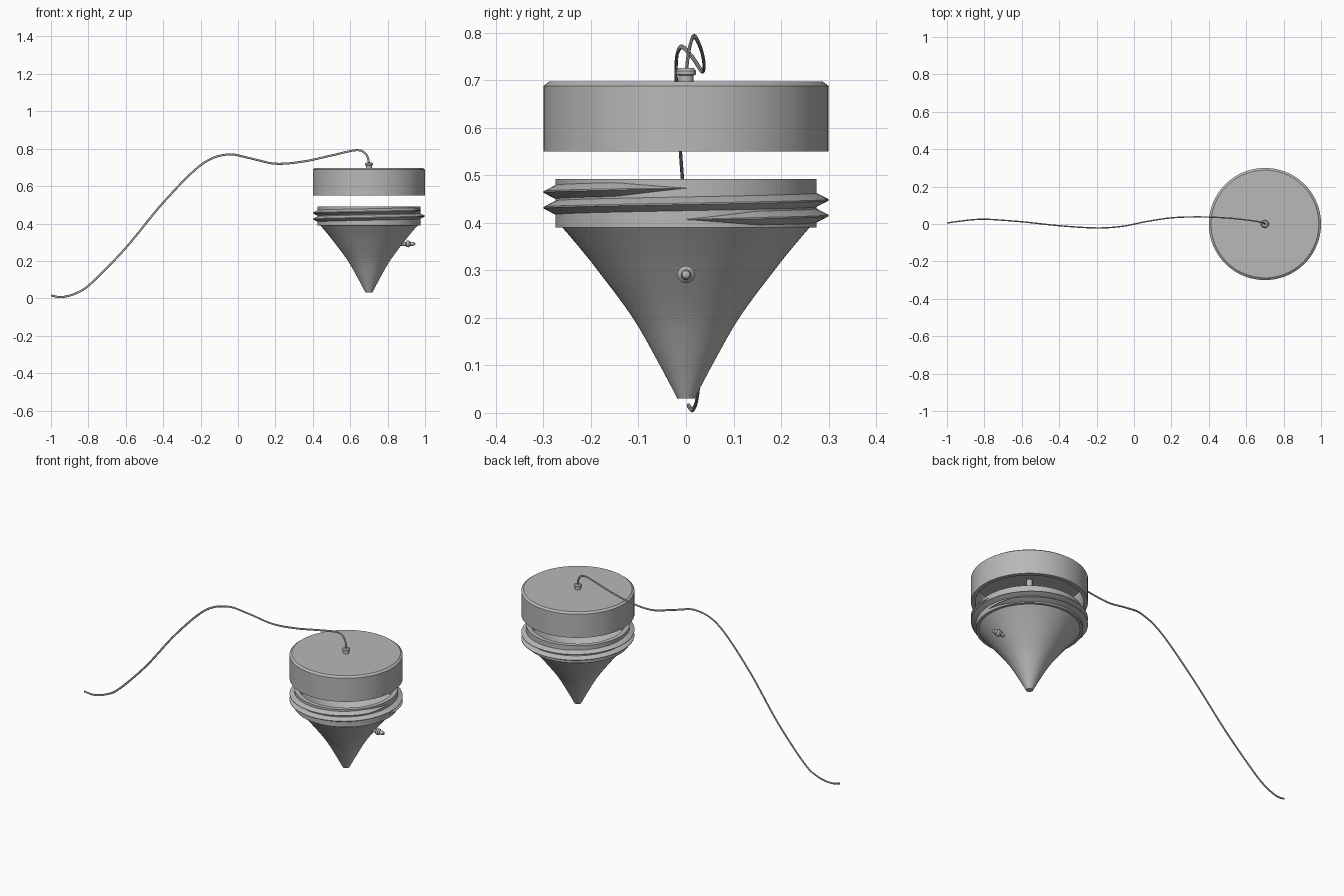
import bpy, bmesh, math
from mathutils import Vector, Matrix

if "Cube" in bpy.data.objects:
    bpy.data.objects.remove(bpy.data.objects["Cube"])

CX = 0.70  # axis of the bob

grey = bpy.data.materials.new("plain grey")
grey.diffuse_color = (0.48, 0.48, 0.48, 1)
grey.use_nodes = True
grey.node_tree.nodes["Principled BSDF"].inputs["Base Color"].default_value = grey.diffuse_color


def finish(name, bm, angle=35):
    bmesh.ops.remove_doubles(bm, verts=bm.verts, dist=1e-5)
    bmesh.ops.recalc_face_normals(bm, faces=bm.faces)
    me = bpy.data.meshes.new(name)
    bm.to_mesh(me)
    bm.free()
    me.materials.append(grey)
    ob = bpy.data.objects.new(name, me)
    bpy.context.collection.objects.link(ob)
    bpy.ops.object.select_all(action='DESELECT')
    ob.select_set(True)
    bpy.context.view_layer.objects.active = ob
    bpy.ops.object.shade_smooth_by_angle(angle=math.radians(angle))
    return ob


def lathe(name, profile, segs=96, matrix=None):
    """Spin (radius, height) points round the z axis."""
    bm = bmesh.new()
    vs = [bm.verts.new((r, 0, z)) for r, z in profile]
    es = [bm.edges.new(p) for p in zip(vs, vs[1:])]
    bmesh.ops.spin(bm, geom=vs + es, cent=(0, 0, 0), axis=(0, 0, 1),
                   angle=2 * math.pi, steps=segs)
    bmesh.ops.transform(bm, matrix=matrix or Matrix.Translation((CX, 0, 0)), verts=bm.verts)
    return finish(name, bm)


def sweep(name, rings):
    """Skin a list of cross-section rings and close the ends."""
    bm = bmesh.new()
    rows = [[bm.verts.new(p) for p in ring] for ring in rings]
    n = len(rows[0])
    for a, b in zip(rows, rows[1:]):
        for i in range(n):
            j = (i + 1) % n
            bm.faces.new((a[i], a[j], b[j], b[i]))
    bm.faces.new(rows[0])
    bm.faces.new(rows[-1])
    return finish(name, bm)


def spline(pts, steps):
    """Smooth path through the points."""
    p = [Vector(q) for q in pts]
    p = [2 * p[0] - p[1]] + p + [2 * p[-1] - p[-2]]
    out = []
    for a, b, c, d in zip(p, p[1:], p[2:], p[3:]):
        for k in range(steps):
            t = k / steps
            out.append(0.5 * (2 * b + (c - a) * t + (2 * a - 5 * b + 4 * c - d) * t * t
                              + (3 * b - a - 3 * c + d) * t ** 3))
    return out + [p[-2]]


# hollow body: pointed cone with a straight neck
cone = [(q.x, q.y) for q in spline([(0.018, 0.03, 0), (0.055, 0.10, 0), (0.112, 0.20, 0),
                                    (0.186, 0.30, 0), (0.226, 0.35, 0), (0.26, 0.39, 0)], 5)]
lathe("cone_body", [(0, 0.03)] + cone + [(0.275, 0.39), (0.275, 0.492), (0.25, 0.492),
      (0.25, 0.41), (0.17, 0.31), (0.095, 0.20), (0, 0.07)])

# two-turn thread around the neck, tapering at both ends
rings = []
N = 192
for k in range(N + 1):
    u = k / N
    a = u * 4 * math.pi
    f = max(0.02, min(1, u / 0.045, (1 - u) / 0.045))
    z = 0.407 + 0.066 * u
    rings.append([(CX + r * math.cos(a), r * math.sin(a), z + h * f)
                  for r, h in ((0.27, -0.016), (0.275, -0.0145), (0.275 + 0.025 * f, -0.0015),
                               (0.275 + 0.025 * f, 0.0015), (0.275, 0.0145), (0.27, 0.016))])
sweep("neck_thread", rings)

# hollow screw cap
lathe("cap", [(0, 0.697), (0.288, 0.697), (0.30, 0.688), (0.30, 0.55), (0.278, 0.55),
              (0.278, 0.678), (0, 0.678)])

# cord bushing through the middle of the cap
lathe("cord_bushing", [(0, 0.60), (0.016, 0.60), (0.016, 0.71), (0.021, 0.712), (0.021, 0.72),
                       (0.016, 0.726), (0.005, 0.726)], 32)

# small side plug
lathe("side_plug", [(0, 0.16), (0.010, 0.16), (0.010, 0.196), (0.017, 0.202), (0.018, 0.214),
                    (0.011, 0.222), (0.011, 0.234), (0.008, 0.244), (0, 0.25)], 32,
      Matrix.Translation((CX, 0, 0.291)) @ Matrix.Rotation(math.pi / 2, 4, 'Y'))

# trailing cord, slightly flattened
path = spline([(-1, 0.005, 0.015), (-0.94, 0.014, 0.007), (-0.86, 0.023, 0.030),
               (-0.78, 0.025, 0.085), (-0.6, 0.012, 0.27), (-0.4, -0.009, 0.512),
               (-0.2, -0.021, 0.712), (-0.06, -0.012, 0.769), (0.06, 0.012, 0.75),
               (0.2, 0.033, 0.72), (0.35, 0.038, 0.732), (0.5, 0.032, 0.764),
               (0.63, 0.018, 0.792), (0.68, 0.009, 0.775), (0.699, 0.002, 0.73),
               (0.70, 0, 0.66)], 8)
rings = []
for i, p in enumerate(path):
    t = path[min(i + 1, len(path) - 1)] - path[max(i - 1, 0)]
    n = Vector((-t.z, 0, t.x)).normalized()
    b = t.cross(n).normalized()
    rings.append([p + n * 0.0055 * math.cos(a) + b * 0.0035 * math.sin(a)
                  for a in (j * math.pi / 4 for j in range(8))])
sweep("cord", rings)
